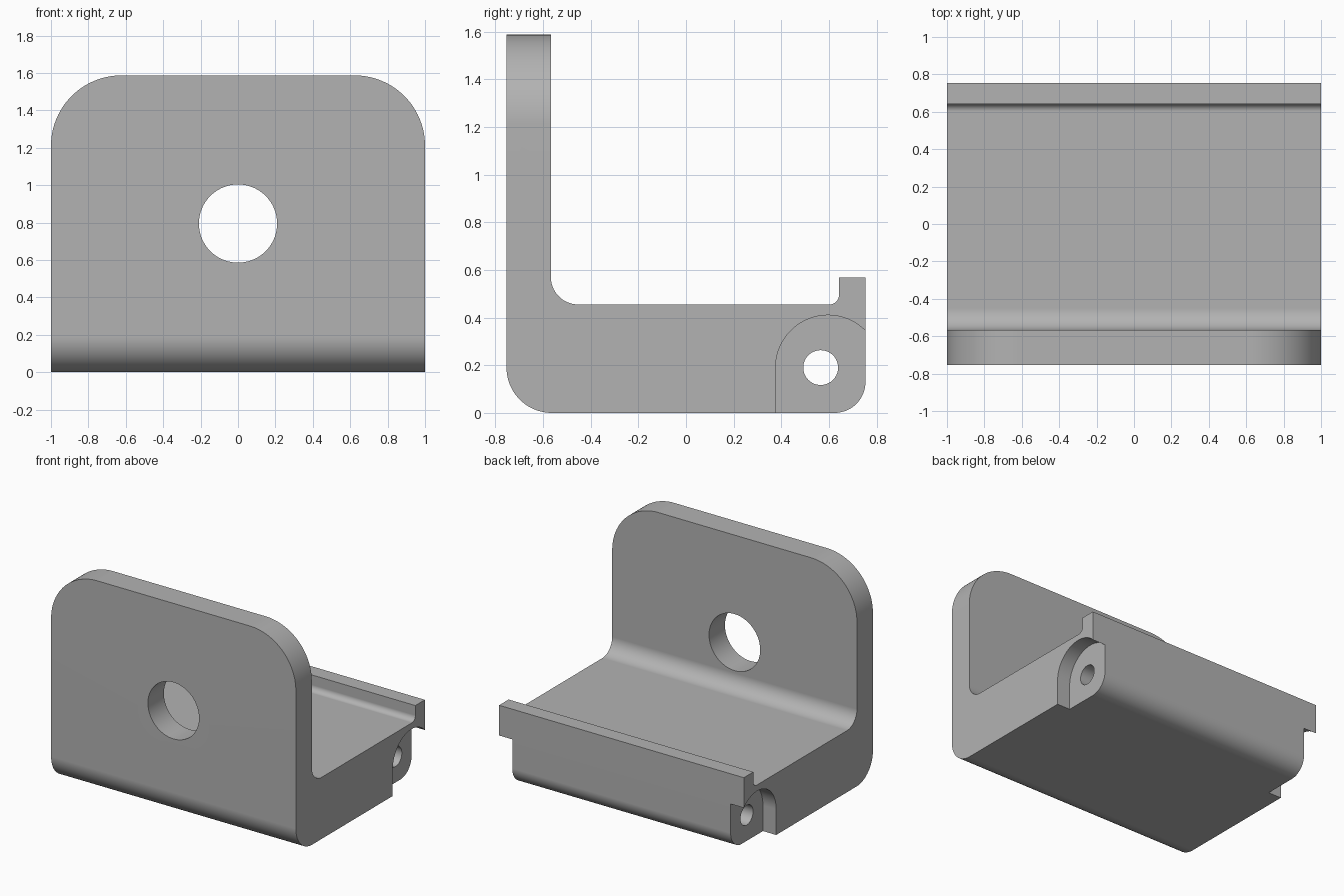
import bpy, bmesh, math
from mathutils import Vector

if "Cube" in bpy.data.objects:
    bpy.data.objects.remove(bpy.data.objects["Cube"])

grey = bpy.data.materials.new("light grey")
grey.diffuse_color = (0.45, 0.45, 0.45, 1)
grey.use_nodes = True
grey.node_tree.nodes["Principled BSDF"].inputs["Base Color"].default_value = grey.diffuse_color


def rounded(points, steps=20):
    """Outline from (u, v, radius) corners, each filleted by its radius."""
    out = []
    for i, (u, v, r) in enumerate(points):
        p = Vector((u, v))
        if r == 0:
            out.append(p)
            continue
        a = (Vector(points[i - 1][:2]) - p).normalized()
        b = (Vector(points[(i + 1) % len(points)][:2]) - p).normalized()
        centre = p + (a + b) * r  # all corners are right angles
        for k in range(steps + 1):
            t = math.pi / 2 * k / steps
            out.append(centre - b * r * math.cos(t) - a * r * math.sin(t))
    return out


def circle(u, v, r, n=64):
    return [Vector((u + r * math.cos(2 * math.pi * k / n),
                    v + r * math.sin(2 * math.pi * k / n))) for k in range(n)]


def prism(name, outline, axis, lo, hi):
    """Extrude an outline along x (outline in y, z) or y (outline in x, z)."""
    bm = bmesh.new()
    place = (lambda p, d: (d, p.x, p.y)) if axis == "x" else (lambda p, d: (p.x, d, p.y))
    a = [bm.verts.new(place(p, lo)) for p in outline]
    b = [bm.verts.new(place(p, hi)) for p in outline]
    bm.faces.new(a)
    bm.faces.new(b[::-1])
    for i in range(len(a)):
        j = (i + 1) % len(a)
        bm.faces.new((a[i], b[i], b[j], a[j]))
    bmesh.ops.recalc_face_normals(bm, faces=bm.faces)
    mesh = bpy.data.meshes.new(name)
    bm.to_mesh(mesh)
    bm.free()
    mesh.materials.append(grey)
    ob = bpy.data.objects.new(name, mesh)
    bpy.context.collection.objects.link(ob)
    return ob


def combine(body, tool, operation):
    mod = body.modifiers.new("cut", "BOOLEAN")
    mod.object, mod.operation, mod.solver = tool, operation, "EXACT"
    bpy.context.view_layer.objects.active = body
    bpy.ops.object.modifier_apply(modifier=mod.name)
    bpy.data.objects.remove(tool, do_unlink=True)


W, D, H = 1.0, 0.753, 1.587

# L-shaped side profile with the raised rear lip
bracket = prism("bracket", rounded([
    (-D, 0, 0.19), (D, 0, 0.13), (D, 0.567, 0), (0.642, 0.567, 0),
    (0.642, 0.455, 0.04), (-0.567, 0.455, 0.115), (-0.567, H, 0), (-D, H, 0)]),
    "x", -W, W)

# Rounded upper corners of the upright plate
combine(bracket, prism("corner_outline", rounded([
    (-1.2, -0.2, 0), (1.2, -0.2, 0), (1.2, 1.0, 0), (W, 1.0, 0),
    (W, H, 0.377), (-W, H, 0.377), (-W, 1.0, 0), (-1.2, 1.0, 0)], 28),
    "y", -1, 1), "INTERSECT")

# Large hole through the upright plate
combine(bracket, prism("plate_hole", circle(0, 0.795, 0.209, 96), "y", -1, -0.4), "DIFFERENCE")

# Arched recesses at the rear of both sides
arch = [Vector((0.596 + 0.22 * math.cos(math.pi * k / 40),
                0.19 + 0.22 * math.sin(math.pi * k / 40))) for k in range(41)]
arch += [Vector((0.376, -0.1)), Vector((0.816, -0.1))]
for side in (-1, 1):
    lo, hi = sorted((side * 0.892, side * 1.1))
    combine(bracket, prism("recess", arch, "x", lo, hi), "DIFFERENCE")

# Pivot hole running the full width
combine(bracket, prism("pivot_hole", circle(0.565, 0.19, 0.073), "x", -1.2, 1.2), "DIFFERENCE")

# Smooth fillets with flat main faces
bpy.ops.object.select_all(action="DESELECT")
bracket.select_set(True)
bpy.context.view_layer.objects.active = bracket
bpy.ops.object.shade_smooth_by_angle(angle=math.radians(30))
normals = bracket.modifiers.new("flat_face_normals", "WEIGHTED_NORMAL")
normals.keep_sharp = True
